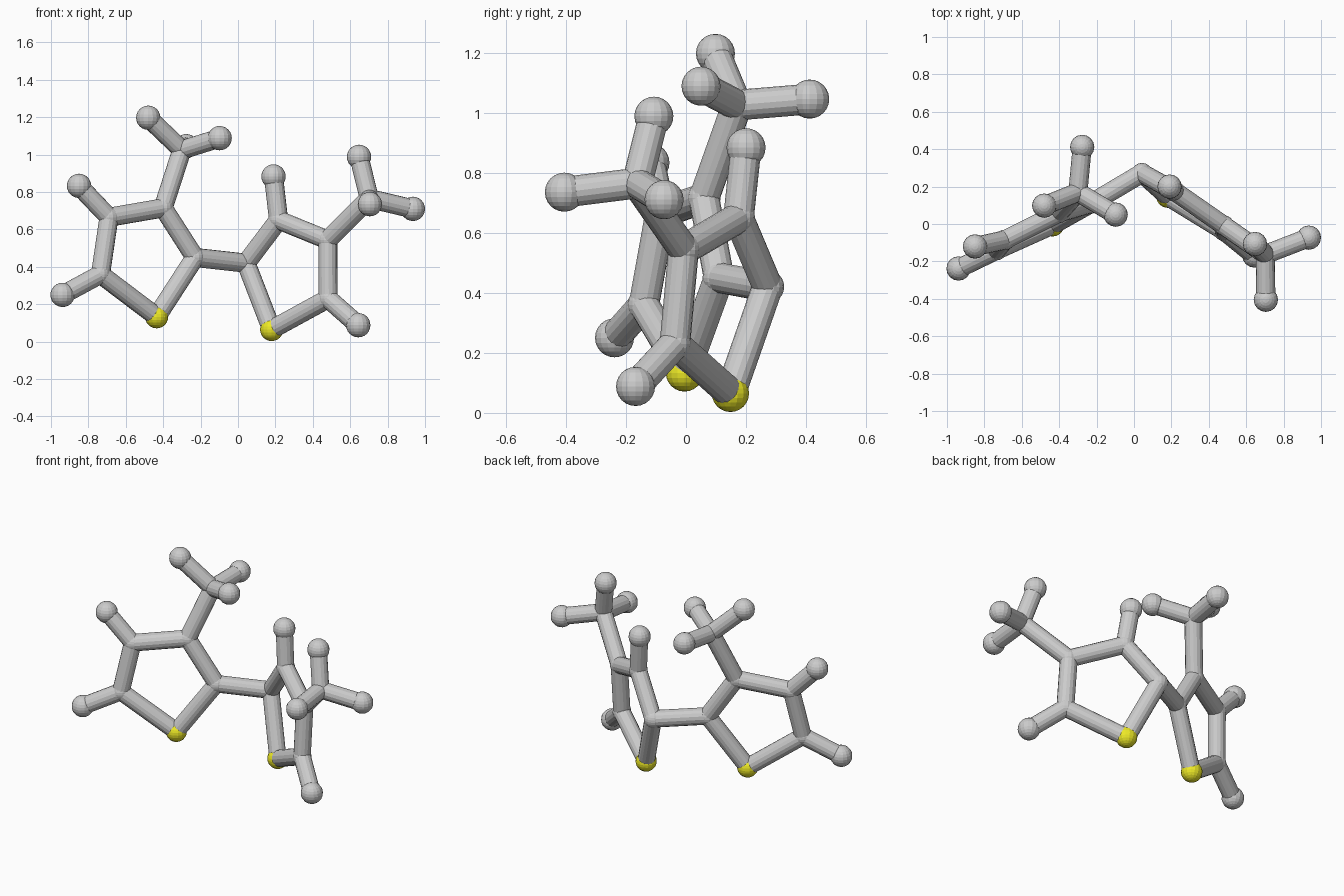
import bpy
from mathutils import Vector

if "Cube" in bpy.data.objects:
    bpy.data.objects.remove(bpy.data.objects["Cube"])

BOND_R = 0.051
yellow = bpy.data.materials.new("yellow")
yellow.diffuse_color = (0.85, 0.82, 0.02, 1)
yellow.use_nodes = True
yellow.node_tree.nodes["Principled BSDF"].inputs["Base Color"].default_value = yellow.diffuse_color

# Atom centres of the two five-sided rings, each with its side groups
left = {
    "sulfur": (-0.435, -0.005, 0.133), "inner": (-0.23, 0.11, 0.45),
    "upper": (-0.40, 0.06, 0.715), "outer_upper": (-0.69, -0.085, 0.665),
    "outer_lower": (-0.735, -0.14, 0.36),
    "hydrogen_upper": (-0.85, -0.12, 0.833), "hydrogen_lower": (-0.938, -0.238, 0.25),
    "methyl": (-0.30, 0.17, 1.025),
    "methyl_hydrogen_a": (-0.48, 0.098, 1.197), "methyl_hydrogen_b": (-0.098, 0.05, 1.088),
    "methyl_hydrogen_c": (-0.277, 0.412, 1.045),
}
right = {
    "sulfur": (0.18, 0.148, 0.065), "inner": (0.043, 0.272, 0.42),
    "upper": (0.217, 0.175, 0.65), "outer_upper": (0.48, -0.008, 0.543),
    "outer_lower": (0.482, -0.037, 0.23),
    "hydrogen_upper": (0.19, 0.20, 0.883), "hydrogen_lower": (0.643, -0.168, 0.088),
    "methyl": (0.702, -0.163, 0.765),
    "methyl_hydrogen_a": (0.647, -0.107, 0.988), "methyl_hydrogen_b": (0.935, -0.073, 0.71),
    "methyl_hydrogen_c": (0.705, -0.405, 0.735),
}
RING = ["sulfur", "inner", "upper", "outer_upper", "outer_lower", "sulfur"]
SHARED = list(zip(RING, RING[1:])) + [("outer_lower", "hydrogen_lower")] + \
    [("methyl", "methyl_hydrogen_" + k) for k in "abc"]


def ball(name, pos):
    r = 0.065 if "hydrogen" in name else 0.062 if "sulfur" in name else 0.055
    bpy.ops.mesh.primitive_uv_sphere_add(segments=16, ring_count=12, radius=r, location=pos)
    ob = bpy.context.object
    ob.name = name + "_ball"
    if "sulfur" in name:
        ob.data.materials.append(yellow)


def bond(name, a, b):
    a, b = Vector(a), Vector(b)
    d = b - a
    bpy.ops.mesh.primitive_cylinder_add(vertices=16, radius=BOND_R, depth=d.length,
                                        location=(a + b) / 2,
                                        rotation=d.to_track_quat('Z', 'Y').to_euler())
    bpy.context.object.name = name + "_bond"


# Balls and bonds of both halves; the methyl and hydrogen sites differ per side
for side, atoms, extra in (
    ("left", left, [("upper", "methyl"), ("outer_upper", "hydrogen_upper")]),
    ("right", right, [("outer_upper", "methyl"), ("upper", "hydrogen_upper")]),
):
    for key, pos in atoms.items():
        ball(f"{side}_{key}", pos)
    for p, q in SHARED + extra:
        bond(f"{side}_{p}_to_{q}", atoms[p], atoms[q])

# Bond linking the two rings
bond("ring_link", left["inner"], right["inner"])
